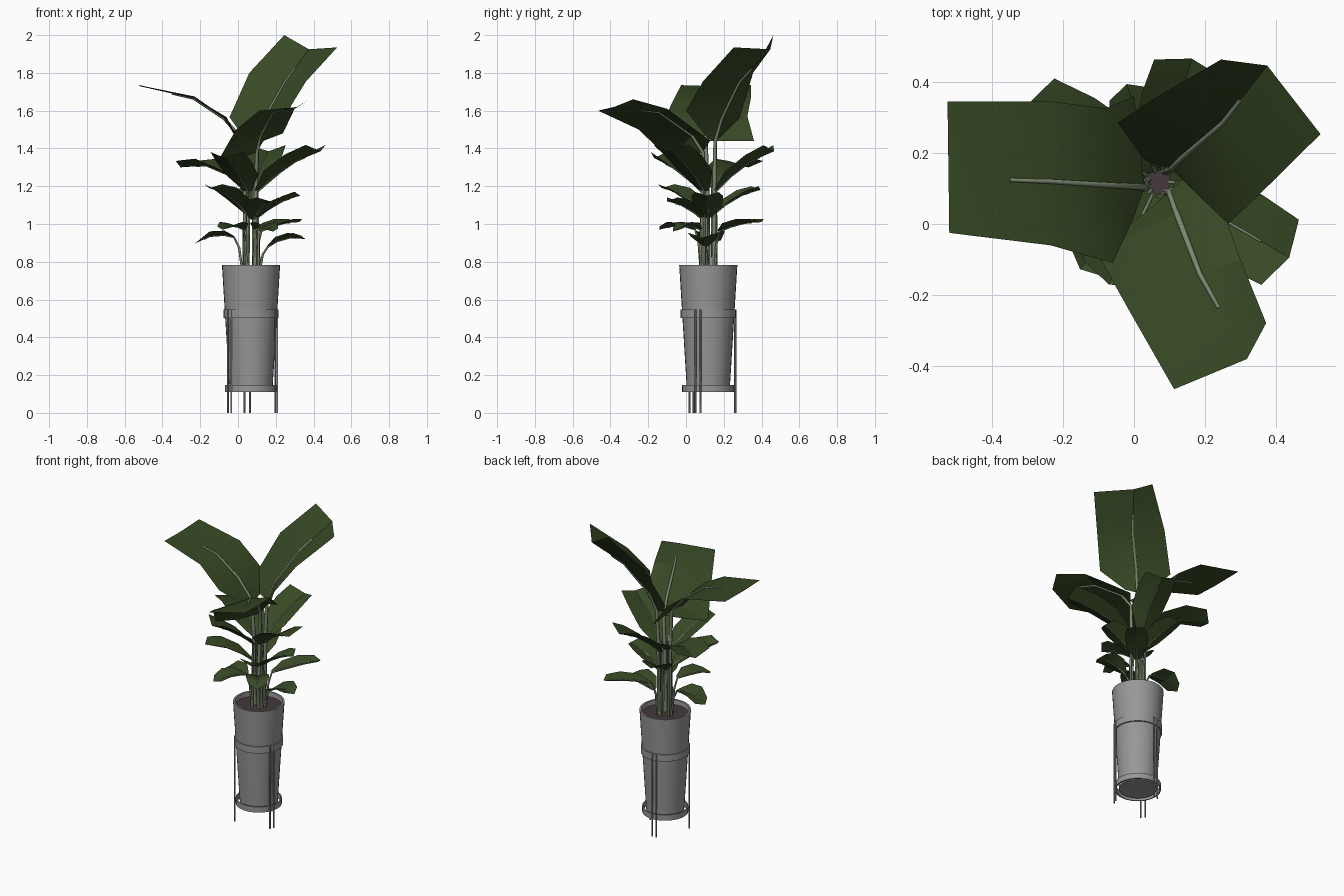
import bpy, bmesh, math
from mathutils import Vector

if "Cube" in bpy.data.objects:
    bpy.data.objects.remove(bpy.data.objects["Cube"])

CX, CY = 0.069, 0.118          # pot axis


def material(name, r, g, b):
    m = bpy.data.materials.new(name)
    m.diffuse_color = (r, g, b, 1)
    m.use_nodes = True
    m.node_tree.nodes["Principled BSDF"].inputs["Base Color"].default_value = m.diffuse_color
    return m


GREY = material("pot grey", 0.31, 0.31, 0.31)
METAL = material("stand grey", 0.28, 0.28, 0.28)
SOIL = material("soil brown", 0.058, 0.04, 0.045)
LEAF = material("leaf green", 0.038, 0.066, 0.018)
STEM = material("stem pale green", 0.2, 0.25, 0.16)


def add_mesh(name, verts, faces, mat, angle=40):
    me = bpy.data.meshes.new(name)
    me.from_pydata(verts, [], faces)
    bm = bmesh.new()
    bm.from_mesh(me)
    bmesh.ops.remove_doubles(bm, verts=bm.verts, dist=1e-5)
    bmesh.ops.recalc_face_normals(bm, faces=bm.faces)
    bm.to_mesh(me)
    bm.free()
    me.materials.append(mat)
    ob = bpy.data.objects.new(name, me)
    bpy.context.collection.objects.link(ob)
    bpy.context.view_layer.objects.active = ob
    ob.select_set(True)
    bpy.ops.object.shade_smooth_by_angle(angle=math.radians(angle))
    ob.select_set(False)
    return ob


def lathe(name, profile, mat, closed=False, n=32):
    """Turn a (radius, z) profile around the pot axis."""
    verts = [(CX + r * math.cos(2 * math.pi * i / n), CY + r * math.sin(2 * math.pi * i / n), z)
             for r, z in profile for i in range(n)]
    k = len(profile)
    faces = []
    for j in range(k if closed else k - 1):
        a, b = j * n, (j + 1) % k * n
        faces += [(a + i, a + (i + 1) % n, b + (i + 1) % n, b + i) for i in range(n)]
    if not closed:
        faces += [tuple(range(n)), tuple(range((k - 1) * n, k * n))]
    return add_mesh(name, verts, faces, mat)


def tube(name, pts, radii, mat, n=6):
    """Tapered tube through the points."""
    pts = [Vector(p) for p in pts]
    verts, faces = [], []
    for i, p in enumerate(pts):
        d = (pts[min(i + 1, len(pts) - 1)] - pts[max(i - 1, 0)]).normalized()
        u = d.cross(Vector((0.31, 0.95, 0))).normalized()
        v = d.cross(u)
        for j in range(n):
            a = 2 * math.pi * j / n
            verts.append(p + (u * math.cos(a) + v * math.sin(a)) * radii[i])
    for i in range(len(pts) - 1):
        a, b = i * n, (i + 1) * n
        faces += [(a + j, a + (j + 1) % n, b + (j + 1) % n, b + j) for j in range(n)]
    faces += [tuple(range(n)), tuple(range(len(verts) - n, len(verts)))]
    return add_mesh(name, verts, faces, mat, 70)


# Pot and soil
lathe("pot", [(0.113, 0.115), (0.154, 0.783), (0.143, 0.783), (0.14, 0.735)], GREY)
lathe("soil", [(0.141, 0.74), (0.141, 0.752)], SOIL)

# Stand: two rings and three pairs of rods
lathe("lower_ring", [(0.138, 0.11), (0.138, 0.147), (0.131, 0.147), (0.131, 0.11)], GREY, True)
lathe("upper_ring", [(0.146, 0.503), (0.146, 0.547), (0.139, 0.547), (0.137, 0.503)], GREY, True)
for k in range(3):
    a = math.radians(98 + 120 * k)
    out, side = Vector((math.cos(a), math.sin(a), 0)), Vector((-math.sin(a), math.cos(a), 0))
    for s in (-1, 1):
        top = Vector((CX, CY, 0.547)) + out * 0.144 + side * s * 0.014
        tube(f"leg_{k}_{s}", [(top.x, top.y, 0), top], [0.005, 0.005], METAL, 8)


# Leaves: rows of (left, middle, right) points from base to tip
def leaf(name, rows, root, rib=0.007):
    rows = [[Vector(p) for p in r] for r in rows]
    w = len(rows[0])
    verts = [p for r in rows for p in r]
    faces = [(i * w + j, i * w + j + 1, (i + 1) * w + j + 1, (i + 1) * w + j)
             for i in range(len(rows) - 1) for j in range(w - 1)]
    add_mesh(name, verts, faces, LEAF, 25)
    mid = [r[1] for r in rows]
    base = mid[0]
    start = Vector((CX + root[0], CY + root[1], 0.745))
    bend = Vector((start.x * 0.6 + base.x * 0.4, start.y * 0.6 + base.y * 0.4,
                   start.z * 0.3 + base.z * 0.7))
    end = mid[-2].lerp(mid[-1], 0.4)
    path = [start, bend] + mid[:-1] + [end]
    k = len(path)
    tube(name + "_stem", path, [rib * (1.15 - 0.6 * i / (k - 1)) for i in range(k)], STEM)


# Three large upper leaves
leaf("large_leaf_left", [
    [(0.0, 0.02, 1.45), (0.03, 0.105, 1.44), (0.0, 0.36, 1.44)],
    [(-0.06, -0.11, 1.565), (-0.075, 0.11, 1.56), (-0.08, 0.325, 1.57)],
    [(-0.235, -0.06, 1.67), (-0.235, 0.12, 1.665), (-0.23, 0.345, 1.675)],
    [(-0.52, -0.025, 1.735), (-0.522, 0.13, 1.73), (-0.525, 0.345, 1.735)]], (-0.03, 0.0), 0.011)
leaf("large_leaf_back", [
    [(0.03, 0.18, 1.46), (0.105, 0.155, 1.44), (0.16, 0.11, 1.46)],
    [(-0.045, 0.285, 1.565), (0.14, 0.19, 1.56), (0.265, 0.0, 1.60)],
    [(0.06, 0.355, 1.80), (0.25, 0.285, 1.755), (0.36, 0.09, 1.755)],
    [(0.245, 0.463, 2.0), (0.375, 0.446, 1.925), (0.525, 0.253, 1.935)]], (0.02, 0.03), 0.011)
leaf("large_leaf_front", [
    [(0.135, 0.127, 1.44), (0.1, 0.09, 1.38), (0.01, 0.0, 1.35)],
    [(0.238, 0.075, 1.48), (0.12, 0.03, 1.47), (-0.105, -0.08, 1.335)],
    [(0.30, -0.1, 1.61), (0.185, -0.14, 1.59), (-0.01, -0.25, 1.5)],
    [(0.372, -0.279, 1.66), (0.318, -0.38, 1.62), (0.113, -0.465, 1.60)]], (0.02, -0.03), 0.011)


# Smaller leaves: direction, start distance, end distance, width, base / middle / tip height
SMALL = [
    ("middle_leaf_left", 150, 0.04, 0.43, 0.23, 1.19, 1.30, 1.30),
    ("middle_leaf_right", -30, 0.04, 0.425, 0.23, 1.17, 1.31, 1.385),
    ("middle_leaf_back", 75, 0.04, 0.36, 0.22, 1.17, 1.31, 1.385),
    ("middle_leaf_front", 244, 0.04, 0.32, 0.21, 1.17, 1.28, 1.35),
    ("lower_leaf_back", 108, 0.03, 0.29, 0.17, 1.05, 1.14, 1.18),
    ("lower_leaf_left", 228, 0.03, 0.33, 0.18, 1.05, 1.15, 1.19),
    ("lower_leaf_right", -2, 0.03, 0.26, 0.17, 1.03, 1.11, 1.15),
    ("lower_leaf_front", -65, 0.03, 0.24, 0.18, 1.02, 1.09, 1.12),
    ("bottom_leaf_back", 48, 0.08, 0.38, 0.14, 0.96, 1.00, 1.01),
    ("bottom_leaf_front", 240, 0.08, 0.30, 0.14, 0.97, 0.99, 0.97),
    ("bottom_leaf_left", 178, 0.09, 0.30, 0.16, 0.93, 0.94, 0.895),
    ("bottom_leaf_right", -8, 0.09, 0.29, 0.16, 0.88, 0.925, 0.92),
    ("bottom_leaf_corner", -58, 0.05, 0.22, 0.14, 0.97, 0.99, 0.96),
]
for name, deg, d0, d1, width, z0, z1, z2 in SMALL:
    a = math.radians(deg)
    out, side = Vector((math.cos(a), math.sin(a), 0)), Vector((-math.sin(a), math.cos(a), 0))
    tip = 0.92 if name.startswith("middle") else 0.72
    rows = []
    for t, w in ((0, 0.25), (0.25, 0.9), (0.6, 1.0), (1, tip)):
        z = z0 * (1 - t) * (1 - 2 * t) + 4 * z1 * t * (1 - t) + z2 * t * (2 * t - 1)
        mid = Vector((CX, CY, z)) + out * (d0 + (d1 - d0) * t)
        half = width * w / 2
        back = out * (-0.03 if t == 1 else 0)
        up = Vector((0, 0, half * 0.32))
        rows.append([mid + side * half + up + back, mid, mid - side * half + up + back])
    leaf(name, rows, (0.045 * math.cos(a), 0.045 * math.sin(a)), 0.006)
